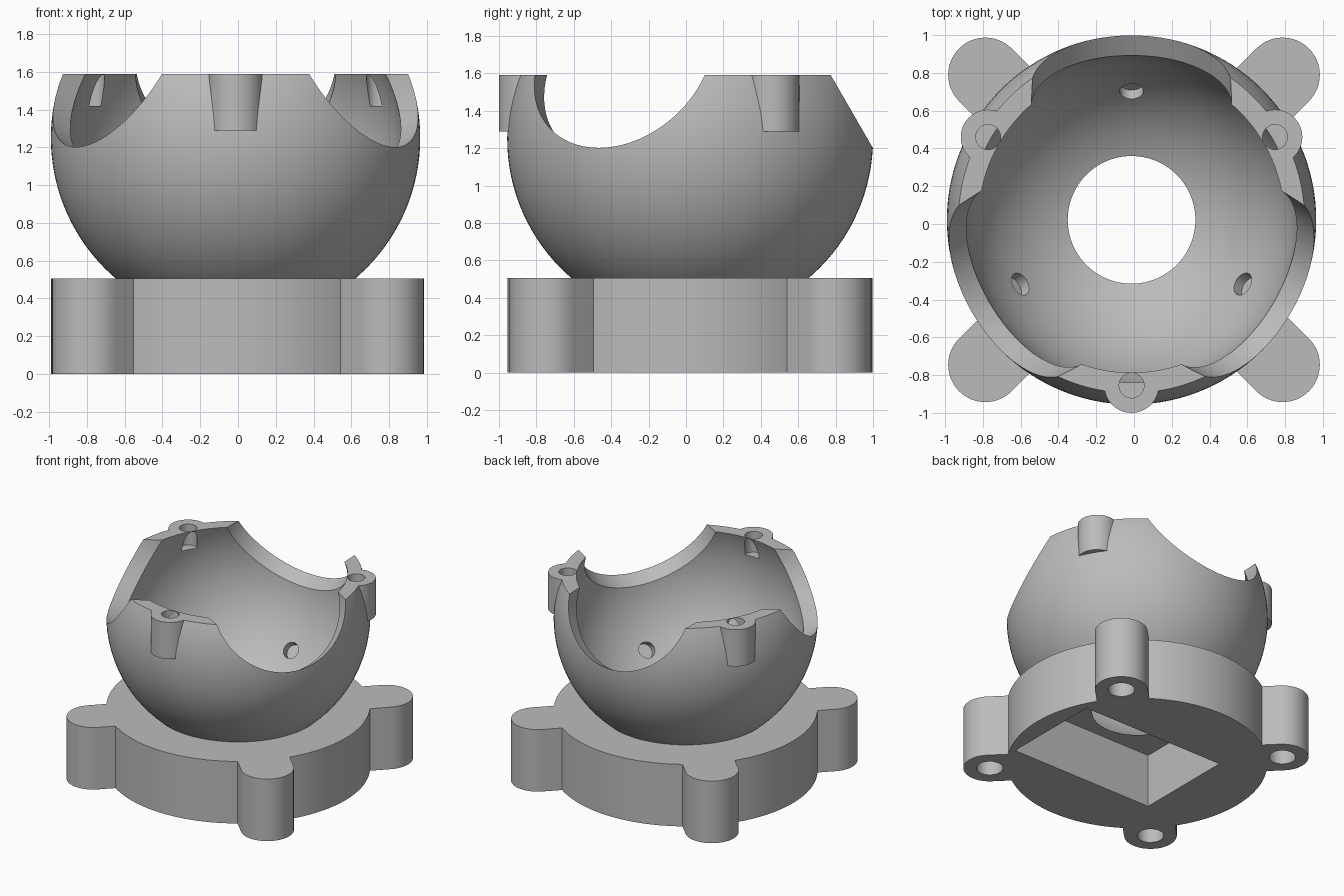
import bpy, bmesh, math
from mathutils import Matrix, Vector

if "Cube" in bpy.data.objects:
    bpy.data.objects.remove(bpy.data.objects["Cube"], do_unlink=True)

CX, CY, CZ = -0.013, 0.022, 1.25      # bowl centre
CENTRE = Vector((CX, CY, CZ))
R_OUT, R_IN = 0.978, 0.878
TOP, BASE_H = 1.59, 0.507

grey = bpy.data.materials.new("plain grey")
grey.use_nodes = True
grey.diffuse_color = (0.5, 0.5, 0.5, 1)
grey.node_tree.nodes["Principled BSDF"].inputs["Base Color"].default_value = (0.5, 0.5, 0.5, 1)


def finish(name, bm):
    bmesh.ops.recalc_face_normals(bm, faces=bm.faces)
    mesh = bpy.data.meshes.new(name)
    bm.to_mesh(mesh)
    bm.free()
    mesh.materials.append(grey)
    ob = bpy.data.objects.new(name, mesh)
    bpy.context.collection.objects.link(ob)
    return ob


def sphere(name, r):
    bm = bmesh.new()
    bmesh.ops.create_uvsphere(bm, u_segments=120, v_segments=60, radius=r,
                              matrix=Matrix.Translation(CENTRE))
    return finish(name, bm)


def rod(name, start, direction, r, length, seg=48):
    """Cylinder from a start point along a direction."""
    d = Vector(direction).normalized()
    turn = d.to_track_quat('Z', 'Y').to_matrix().to_4x4()
    bm = bmesh.new()
    bmesh.ops.create_cone(bm, cap_ends=True, segments=seg, radius1=r, radius2=r, depth=length,
                          matrix=Matrix.Translation(Vector(start) + d * length / 2) @ turn)
    return finish(name, bm)


def box(name, lo, hi):
    lo, hi = Vector(lo), Vector(hi)
    bm = bmesh.new()
    bmesh.ops.create_cube(bm, size=1, matrix=Matrix.Translation((lo + hi) / 2)
                          @ Matrix.Diagonal((*(hi - lo), 1)))
    return finish(name, bm)


def arm(name, x, y, r, inward):
    """Round-ended prism pointing outward from the base disc."""
    out = math.atan2(math.copysign(1, y - CY), math.copysign(1, x))
    pts = [(r * math.cos(t), r * math.sin(t))
           for t in (math.pi * (i / 32 - 0.5) for i in range(33))]
    pts += [(-inward, r), (-inward, -r)]
    bm = bmesh.new()
    face = bm.faces.new([bm.verts.new((a, b, 0)) for a, b in pts])
    ext = bmesh.ops.extrude_face_region(bm, geom=[face])
    bmesh.ops.translate(bm, vec=(0, 0, BASE_H),
                        verts=[v for v in ext["geom"] if isinstance(v, bmesh.types.BMVert)])
    bm.transform(Matrix.Translation((x, y, 0)) @ Matrix.Rotation(out, 4, 'Z'))
    return finish(name, bm)


def combine(target, tool, operation, keep=False):
    mod = target.modifiers.new("cut", 'BOOLEAN')
    mod.operation, mod.solver, mod.object = operation, 'EXACT', tool
    bpy.context.view_layer.objects.active = target
    bpy.ops.object.modifier_apply(modifier=mod.name)
    if not keep:
        bpy.data.objects.remove(tool, do_unlink=True)


def around(angle, radius, z):
    a = math.radians(angle)
    return Vector((CX + radius * math.cos(a), CY + radius * math.sin(a), z))


def slanted(angle, elevation):
    a, e = math.radians(angle), math.radians(elevation)
    return Vector((math.cos(a) * math.cos(e), math.sin(a) * math.cos(e), math.sin(e)))


LUGS = (-90, 30, 150)
SCALLOPS = (90, 210, 330)
cavity = sphere("cavity", R_IN)

# Bowl: sphere with three outer lugs, trimmed flat and hollowed
bowl = sphere("bowl", R_OUT)
for a in LUGS:
    combine(bowl, rod("lug", around(a, 0.877, 1.29), (0, 0, 1), 0.145, 0.5), 'UNION')
combine(bowl, box("top_trim", (-2, -2, TOP), (2, 2, 3)), 'DIFFERENCE')
combine(bowl, box("bottom_trim", (-2, -2, -1), (2, 2, 0.47)), 'DIFFERENCE')
combine(bowl, cavity, 'DIFFERENCE', keep=True)

# Rim scallops and shallow round sockets below them
for a in SCALLOPS:
    combine(bowl, rod("scallop", CENTRE, slanted(a, 30), 0.53, 1.6, 96), 'DIFFERENCE')
    d = slanted(a, -39)
    combine(bowl, rod("socket", CENTRE + d * 0.8, d, 0.063, 0.135, 32), 'DIFFERENCE')

# Blind screw holes in the lugs
for a in LUGS:
    combine(bowl, rod("lug_hole", around(a, 0.877, 1.42), (0, 0, 1), 0.066, 0.4, 32), 'DIFFERENCE')

# Base: disc with four round-ended arms
base = rod("base", (CX, CY, 0), (0, 0, 1), 0.976, BASE_H, 128)
corners = [(sx * 0.787, CY + sy * 0.768) for sx in (-1, 1) for sy in (-1, 1)]
for x, y in corners:
    combine(base, arm("arm", x, y, 0.197, 0.5), 'UNION')
for x, y in corners:
    combine(base, rod("arm_hole", (x, y, -0.1), (0, 0, 1), 0.1, 0.5, 32), 'DIFFERENCE')

# Rectangular pocket underneath, opening into the bowl
combine(base, box("pocket", (-0.49, -0.42, -0.1), (0.81, 0.41, 0.44)), 'DIFFERENCE')
combine(base, cavity, 'DIFFERENCE')

for ob in (bowl, base):
    bpy.ops.object.select_all(action='DESELECT')
    ob.select_set(True)
    bpy.context.view_layer.objects.active = ob
    bpy.ops.object.shade_smooth_by_angle(angle=math.radians(30))
